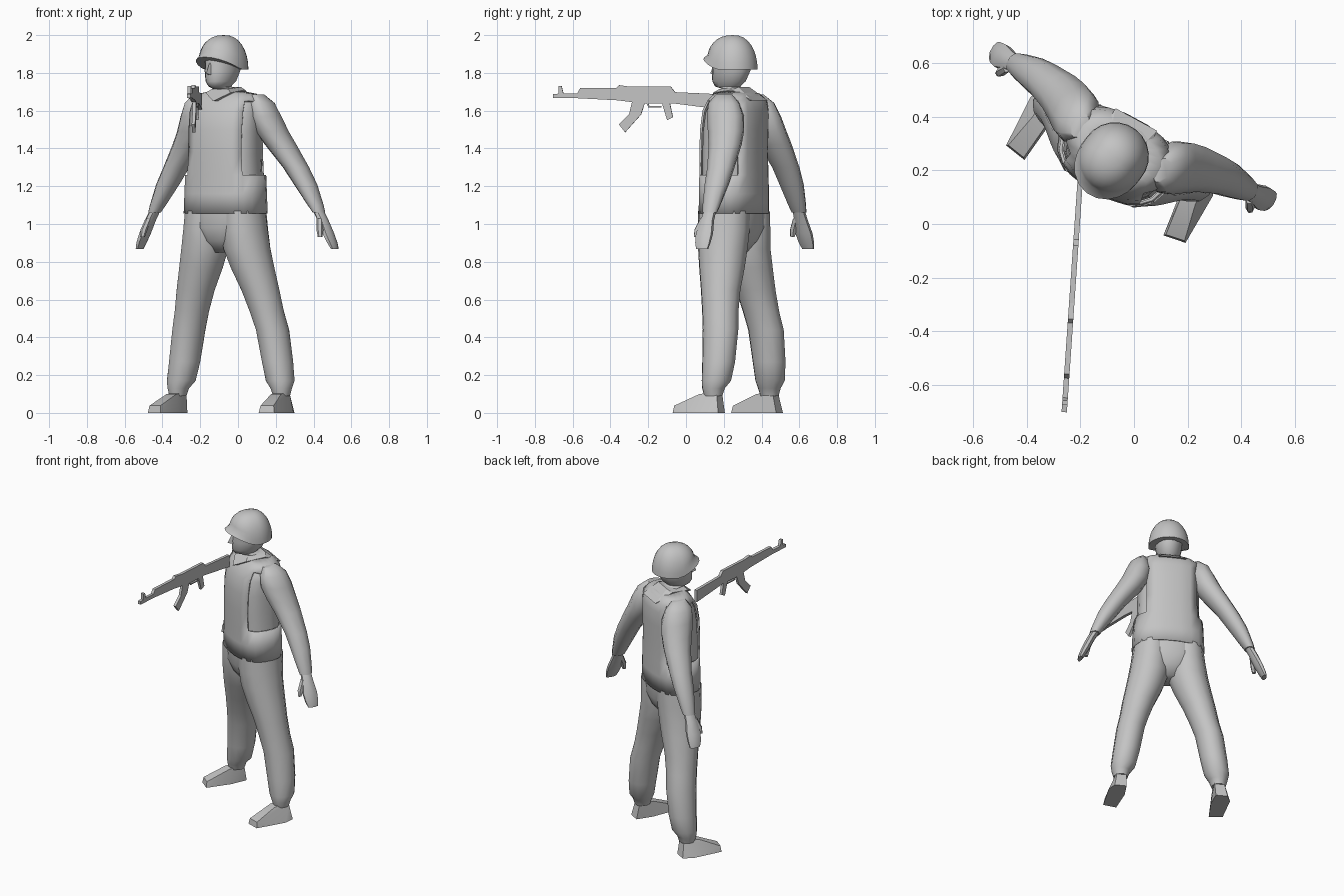
import bpy, bmesh, math
from mathutils import Vector

if "Cube" in bpy.data.objects:
    bpy.data.objects.remove(bpy.data.objects["Cube"])

grey = bpy.data.materials.new("plain grey")
grey.diffuse_color = (0.55, 0.55, 0.55, 1)
grey.use_nodes = True
grey.node_tree.nodes["Principled BSDF"].inputs["Base Color"].default_value = grey.diffuse_color

BODY = ((-0.07, 0.245, 0), math.radians(-28.5))
HEAD = ((-0.075, 0.248, 0), math.radians(-38))
GUN = ((-0.212, 0, 0), math.radians(-3.95))


def finish(name, bm, frame, mirror=False, angle=40):
    bmesh.ops.recalc_face_normals(bm, faces=bm.faces)
    me = bpy.data.meshes.new(name)
    bm.to_mesh(me)
    bm.free()
    me.materials.append(grey)
    ob = bpy.data.objects.new(name, me)
    bpy.context.collection.objects.link(ob)
    ob.location = frame[0]
    ob.rotation_euler[2] = frame[1]
    if mirror:
        ob.modifiers.new("mirror", 'MIRROR')
    bpy.ops.object.select_all(action='DESELECT')
    ob.select_set(True)
    bpy.context.view_layer.objects.active = ob
    if angle:
        bpy.ops.object.shade_smooth_by_angle(angle=math.radians(angle))
    return ob


def loft_bm(sections, n=12, power=2.0, caps=True):
    """Horizontal (super)ellipse rings: (x, y, z, rx, ry)."""
    bm = bmesh.new()
    rings = []
    for x, y, z, rx, ry in sections:
        ring = []
        for i in range(n):
            a = 2 * math.pi * (i + 0.5) / n
            c, s = math.cos(a), math.sin(a)
            px = math.copysign(abs(c) ** (2 / power), c)
            py = math.copysign(abs(s) ** (2 / power), s)
            ring.append(bm.verts.new((x + rx * px, y + ry * py, z)))
        rings.append(ring)
    for r0, r1 in zip(rings, rings[1:]):
        for i in range(n):
            j = (i + 1) % n
            bm.faces.new((r0[i], r0[j], r1[j], r1[i]))
    if caps:
        bm.faces.new(rings[0])
        bm.faces.new(rings[-1])
    return bm


def loft(name, sections, frame=BODY, n=12, power=2.0, mirror=False, angle=50):
    return finish(name, loft_bm(sections, n, power), frame, mirror, angle)


def hull(name, pts, frame=BODY, mirror=False, angle=30):
    bm = bmesh.new()
    for p in pts:
        bm.verts.new(p)
    res = bmesh.ops.convex_hull(bm, input=bm.verts)
    loose = [v for v in bm.verts if not v.link_faces]
    bmesh.ops.delete(bm, geom=loose, context='VERTS')
    return finish(name, bm, frame, mirror, angle)


def plate(name, outline, thick, frame=GUN):
    """Side outline (y, z) extruded evenly across x."""
    bm = bmesh.new()
    f = bm.faces.new([bm.verts.new((-thick / 2, y, z)) for y, z in outline])
    ext = bmesh.ops.extrude_face_region(bm, geom=[f])
    vs = [g for g in ext["geom"] if isinstance(g, bmesh.types.BMVert)]
    bmesh.ops.translate(bm, verts=vs, vec=(thick, 0, 0))
    return finish(name, bm, frame, angle=0)


# legs, hips and shoes
loft("trouser_leg", [
    (.312, .055, .09, .045, .05), (.31, .055, .13, .058, .062),
    (.298, .066, .17, .078, .08), (.28, .07, .27, .084, .09),
    (.252, .066, .44, .088, .098), (.225, .05, .54, .092, .1),
    (.195, .036, .65, .103, .108), (.155, .022, .77, .118, .125),
    (.127, .012, .87, .126, .136), (.115, .01, .97, .12, .145),
    (.11, .01, 1.07, .112, .145)], n=12, mirror=True)
loft("hips", [
    (0, .01, .85, .06, .07), (0, .01, .91, .13, .12),
    (0, .01, .98, .2, .148), (0, .01, 1.08, .218, .15)], n=16, power=2.3)
hull("shoe", [
    (.295, -.167, 0), (.381, -.152, 0), (.387, .05, 0), (.36, .11, 0),
    (.285, .11, 0), (.275, 0, 0), (.302, -.16, .038), (.374, -.147, .038),
    (.285, -.01, .1), (.345, -.01, .1), (.28, .09, .11), (.34, .09, .11)],
    mirror=True)

# torso and vest with open armholes
torso = [(0, .01, 1.055, .228, .157), (0, .01, 1.16, .223, .157),
         (0, .01, 1.26, .218, .157), (0, .008, 1.38, .212, .157),
         (0, .012, 1.5, .212, .157), (0, .02, 1.6, .212, .148),
         (0, .03, 1.655, .205, .125), (0, .03, 1.69, .16, .095),
         (0, .02, 1.705, .075, .07)]
loft("shirt_torso", [(x, y, z - .01, rx - .02, ry - .014) for x, y, z, rx, ry in torso[1:]],
     n=20, power=2.5)
bm = loft_bm(torso, 20, 2.5, caps=False)
holes = [f for f in bm.faces if abs(f.calc_center_median().x) > .165
         and 1.27 < f.calc_center_median().z < 1.65]
bmesh.ops.delete(bm, geom=holes, context='FACES')
vest = finish("vest", bm, BODY)
sol = vest.modifiers.new("thickness", 'SOLIDIFY')
sol.thickness = .012
sol.offset = -1

# collar flap
hull("collar", [
    (.088, .165, 1.655), (-.088, .165, 1.655), (.095, .05, 1.71), (-.095, .05, 1.71),
    (.075, -.075, 1.695), (-.075, -.075, 1.695), (0, -.13, 1.65),
    (.06, .07, 1.725), (-.06, .07, 1.725), (.05, -.05, 1.715), (-.05, -.05, 1.715)])

# arms and hands
loft("sleeve", [
    (.175, .045, 1.685, .03, .05), (.195, .055, 1.64, .062, .09),
    (.205, .07, 1.57, .085, .105), (.236, .09, 1.49, .088, .1),
    (.278, .108, 1.42, .084, .09), (.36, .127, 1.3, .07, .074),
    (.415, .132, 1.21, .062, .066), (.475, .133, 1.1, .042, .05),
    (.496, .133, 1.06, .032, .042)], n=10, mirror=True)
loft("hand", [
    (.492, .133, 1.07, .027, .034), (.52, .132, 1.02, .028, .038),
    (.552, .132, .95, .027, .05), (.575, .135, .9, .022, .045),
    (.588, .138, .868, .014, .036)], n=8, mirror=True)
loft("thumb", [
    (.515, .105, 1.03, .016, .018), (.53, .08, .97, .018, .02),
    (.535, .072, .93, .012, .013)], n=6, mirror=True)

# head
loft("head", [
    (0, .02, 1.64, .07, .07), (0, .015, 1.715, .064, .07),
    (0, -.035, 1.728, .05, .075), (0, -.026, 1.755, .07, .098),
    (0, -.012, 1.81, .083, .112), (0, 0, 1.91, .088, .115)],
    frame=HEAD, n=14)
hull("nose", [
    (.016, -.1, 1.785), (-.016, -.1, 1.785), (0, -.152, 1.797),
    (.009, -.105, 1.86), (-.009, -.105, 1.86), (0, -.125, 1.85)], frame=HEAD)

# helmet: dome whose rim rises and juts out at the front
bm = bmesh.new()
N, K = 24, 8
rings = []
for k in range(K):
    phi = math.pi / 2 * k / K
    ring = []
    for i in range(N):
        a = 2 * math.pi * i / N
        front = max(0, -math.sin(a))
        rim = 1.818 + .066 * front ** 1.5
        r = .127 + .006 * abs(math.sin(a)) + (.034 * front ** 2 if k == 0 else .006 * front)
        r *= math.cos(phi) ** .85
        ring.append(bm.verts.new((r * math.cos(a), r * math.sin(a),
                                  rim + (2 - rim) * math.sin(phi))))
    rings.append(ring)
tip = bm.verts.new((0, 0, 2))
for i in range(N):
    j = (i + 1) % N
    for r0, r1 in zip(rings, rings[1:]):
        bm.faces.new((r0[i], r0[j], r1[j], r1[i]))
    bm.faces.new((rings[-1][i], rings[-1][j], tip))
bm.faces.new(rings[0])
finish("helmet", bm, HEAD, angle=45)

# rifle in flat plates
plate("rifle_body", [
    (-.704, 1.687), (-.677, 1.69), (-.677, 1.73), (-.66, 1.73), (-.65, 1.692),
    (-.577, 1.692), (-.561, 1.719), (-.37, 1.719), (-.355, 1.735), (-.296, 1.727),
    (-.08, 1.727), (-.058, 1.698), (.18, 1.687), (.18, 1.607), (-.07, 1.639),
    (-.22, 1.637), (-.365, 1.655), (-.577, 1.666), (-.704, 1.666)], .02)
plate("rifle_magazine", [
    (-.286, 1.645), (-.217, 1.645), (-.238, 1.58), (-.323, 1.485),
    (-.355, 1.527), (-.302, 1.58)], .018)
plate("rifle_grip", [
    (-.127, 1.64), (-.085, 1.64), (-.069, 1.565), (-.1, 1.55)], .018)
plate("rifle_trigger_guard", [
    (-.21, 1.64), (-.2, 1.618), (-.13, 1.618), (-.13, 1.626),
    (-.195, 1.626), (-.2, 1.64)], .012)
